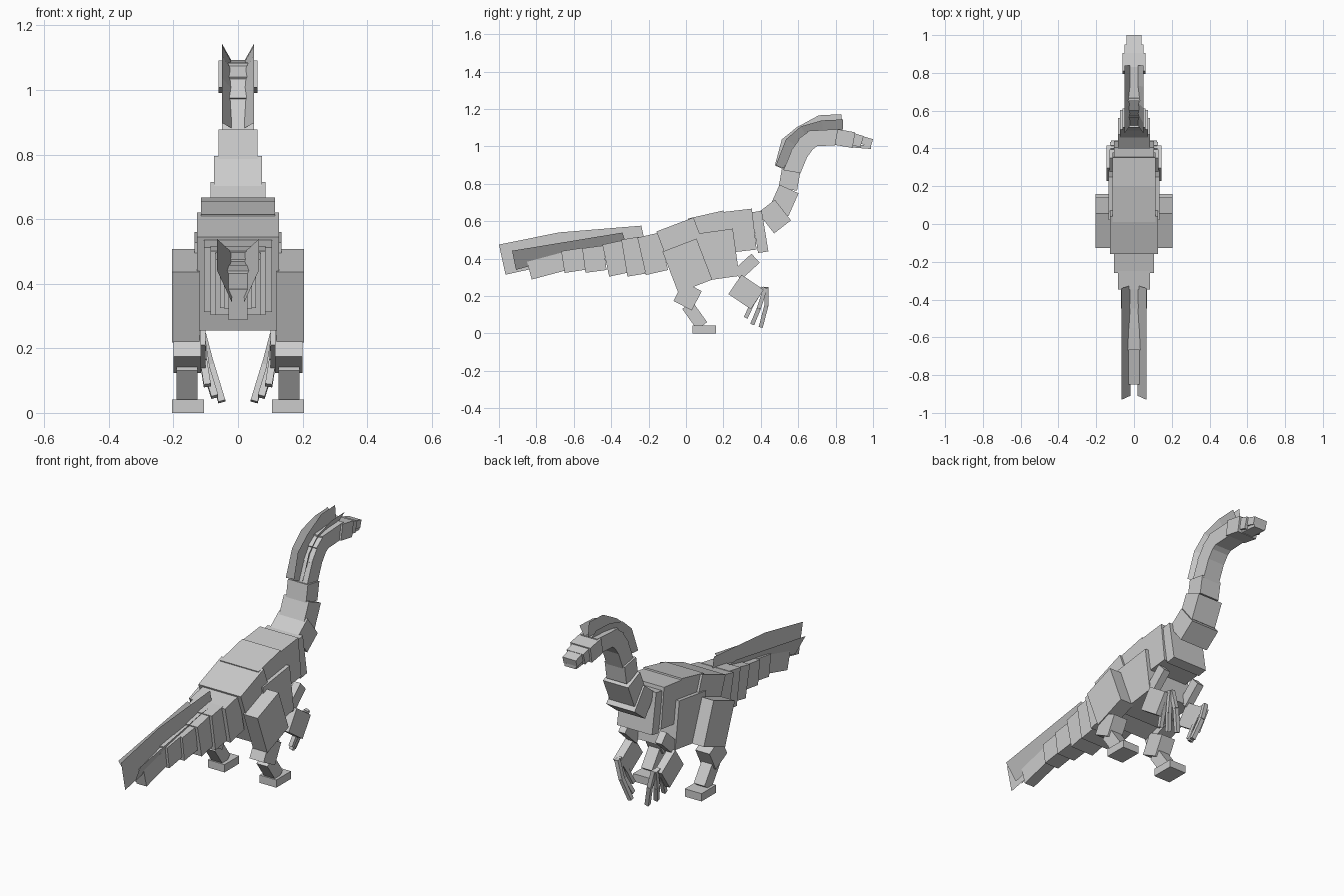
import bpy, bmesh
from mathutils import Vector

if "Cube" in bpy.data.objects:
    bpy.data.objects.remove(bpy.data.objects["Cube"])


def mesh_object(name, verts, faces):
    me = bpy.data.meshes.new(name)
    me.from_pydata(verts, [], faces)
    bm = bmesh.new()
    bm.from_mesh(me)
    bmesh.ops.recalc_face_normals(bm, faces=bm.faces)
    bm.to_mesh(me)
    bm.free()
    ob = bpy.data.objects.new(name, me)
    bpy.context.collection.objects.link(ob)
    return ob


def block(name, a, b, depth, x0, x1):
    """Cuboid: upper edge a-b in the (y, z) plane, depth measured clockwise from it."""
    a, b = Vector(a), Vector(b)
    d = (b - a).normalized()
    n = Vector((d.y, -d.x)) * depth
    quad = [a, b, b + n, a + n]
    verts = [(x, p.x, p.y) for x in (x0, x1) for p in quad]
    faces = [(0, 1, 2, 3), (7, 6, 5, 4)]
    faces += [(i, i + 4, (i + 1) % 4 + 4, (i + 1) % 4) for i in range(4)]
    return mesh_object(name, verts, faces)


def feather(name, outer, inner, x_out, x_in):
    """Thin sheet between an outer and an inner edge line."""
    n = len(outer)
    verts = [(x_out, *p) for p in outer] + [(x_in, *p) for p in inner]
    return mesh_object(name, verts, [(i, i + 1, n + i + 1, n + i) for i in range(n - 1)])


def bar(name, p, q, w):
    """Square bar between two 3D points."""
    p, q = Vector(p), Vector(q)
    d = (q - p).normalized()
    u = d.cross(Vector((1, 0, 0))).normalized() * w
    v = d.cross(u).normalized() * w
    verts = [c + k for c in (p, q) for k in (u + v, u - v, -u - v, -u + v)]
    faces = [(0, 1, 2, 3), (7, 6, 5, 4)]
    faces += [(i, i + 4, (i + 1) % 4 + 4, (i + 1) % 4) for i in range(4)]
    return mesh_object(name, verts, faces)


# Torso and neck: name, upper edge start, end, depth, half width
torso = [
    ("hips", (-.158, .545), (.04, .62), .31, .127),
    ("belly", (.02, .528), (.25, .56), .255, .135),
    ("back", (.01, .614), (.20, .657), .30, .115),
    ("chest", (.19, .648), (.352, .667), .22, .115),
    ("neck_base", (.35, .647), (.405, .656), .22, .105),
    ("neck_1", (.385, .645), (.475, .715), .14, .085),
    ("neck_2", (.445, .672), (.50, .795), .112, .075),
    ("neck_3", (.495, .78), (.512, .877), .10, .06),
    ("neck_4", (.52, .87), (.57, .99), .09, .05),
    ("neck_5", (.56, .975), (.615, 1.05), .09, .05),
    ("neck_6", (.60, 1.04), (.665, 1.085), .09, .05),
]
# Head
head = [
    ("skull_back", (.65, 1.083), (.83, 1.093), .085, .05),
    ("skull", (.81, 1.092), (.905, 1.075), .085, .06),
    ("snout", (.90, 1.07), (.95, 1.055), .063, .05),
    ("snout_tip", (.94, 1.056), (1.0, 1.038), .042, .04),
    ("lower_jaw", (.89, 1.012), (.99, 1.004), .018, .034),
]
# Tail
tail = [
    ("tail_1", (-.26, .512), (-.142, .539), .205, .105),
    ("tail_2", (-.346, .501), (-.25, .517), .20, .085),
    ("tail_3", (-.447, .475), (-.343, .497), .175, .07),
    ("tail_4", (-.555, .455), (-.442, .470), .132, .055),
    ("tail_5", (-.667, .440), (-.55, .458), .118, .043),
    ("tail_6", (-.85, .383), (-.662, .433), .098, .03),
]
for name, a, b, depth, hw in torso + head + tail:
    block(name, a, b, depth, -hw, hw)

# Legs and arms: same format with an inner and outer x, built on both sides
limbs = [
    ("thigh", (-.126, .437), (.056, .507), .235, .12, .205),
    ("shin", (-.067, .174), (-.013, .277), .11, .115, .20),
    ("ankle", (-.02, .131), (.035, .17), .135, .125, .19),
    ("foot", (.035, .042), (.16, .042), .042, .105, .205),
    ("upper_arm", (.35, .426), (.394, .378), .135, .09, .13),
    ("forearm", (.297, .314), (.416, .233), .125, .10, .145),
]
# Clawed fingers as (x, y, z) chains
fingers = [
    [(.115, .41, .245), (.107, .355, .16), (.095, .32, .085)],
    [(.115, .425, .245), (.098, .39, .135), (.072, .355, .05)],
    [(.11, .43, .245), (.085, .43, .15), (.05, .40, .035)],
]
# Feather edges
crest_side = ([(.48, .898), (.534, 1.037), (.614, 1.107), (.727, 1.139), (.84, 1.144)],
              [(.523, .882), (.587, 1.005), (.641, 1.059), (.732, 1.086), (.84, 1.091)])
tail_side = ([(-.93, .442), (-.34, .539)], [(-.909, .34), (-.325, .496)])

for s, side in ((1, "right"), (-1, "left")):
    for name, a, b, depth, x0, x1 in limbs:
        block(f"{name}_{side}", a, b, depth, s * x0, s * x1)
    for i, pts in enumerate(fingers):
        pts = [(s * x, y, z) for x, y, z in pts]
        for j in range(2):
            bar(f"finger_{i + 1}_{j + 1}_{side}", pts[j], pts[j + 1], .011)
    feather(f"crest_feather_{side}", *crest_side, s * .05, s * .02)
    feather(f"tail_feather_{side}", *tail_side, s * .065, s * .018)

# Upright centre feathers
feather("crest_feather_centre",
        [(.475, .898), (.512, 1.037), (.592, 1.102), (.71, 1.166), (.83, 1.172)],
        [(.523, .877), (.592, .995), (.646, 1.059), (.727, 1.09), (.84, 1.091)], 0, 0)
feather("tail_feather_centre",
        [(-1.0, .475), (-.678, .54), (-.239, .576)],
        [(-.965, .314), (-.65, .383), (-.222, .50)], 0, 0)
